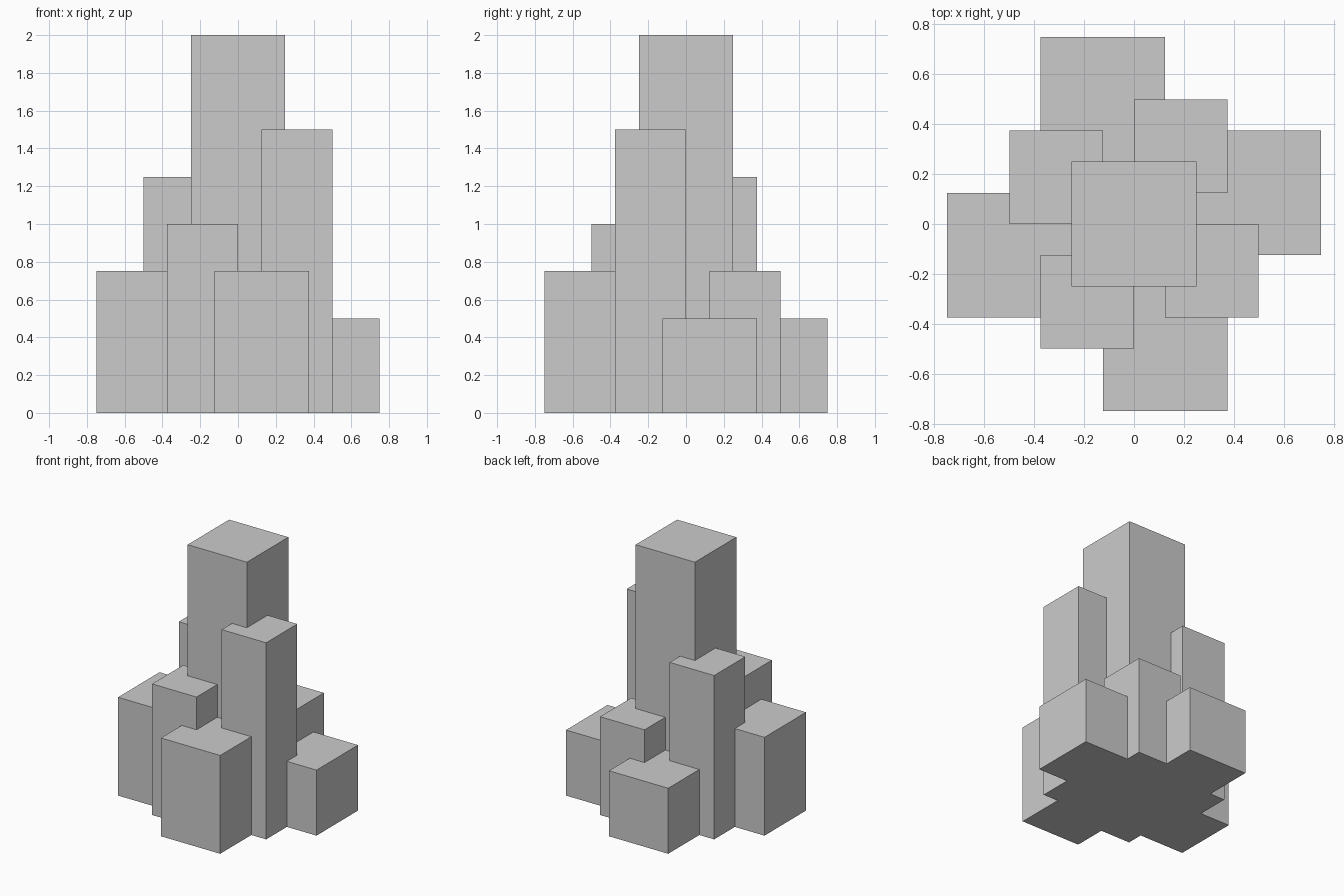
import bpy

if "Cube" in bpy.data.objects:
    bpy.data.objects.remove(bpy.data.objects["Cube"])


def tower(name, x, y, width, height):
    """Square tower standing on the ground, centred at x, y."""
    bpy.ops.mesh.primitive_cube_add(size=1, location=(x, y, height / 2))
    obj = bpy.context.object
    obj.name = name
    obj.scale = (width, width, height)
    bpy.ops.object.transform_apply(location=False, rotation=False, scale=True)


def pinwheel(name, x, y, width, heights):
    """Four towers, each a quarter turn counter-clockwise from the last."""
    for i, height in enumerate(heights):
        tower(f"{name}_{i + 1}", x, y, width, height)
        x, y = -y, x


# Tall central tower
tower("central_tower", 0, 0, 0.5, 2.0)

# Slim inner towers: right, back, left, front
pinwheel("inner_tower", 0.3125, -0.1875, 0.375, (1.5, 0.75, 1.25, 1.0))

# Wide outer blocks: front, right, back, left
pinwheel("outer_block", 0.125, -0.5, 0.5, (0.75, 0.5, 0.5, 0.75))
